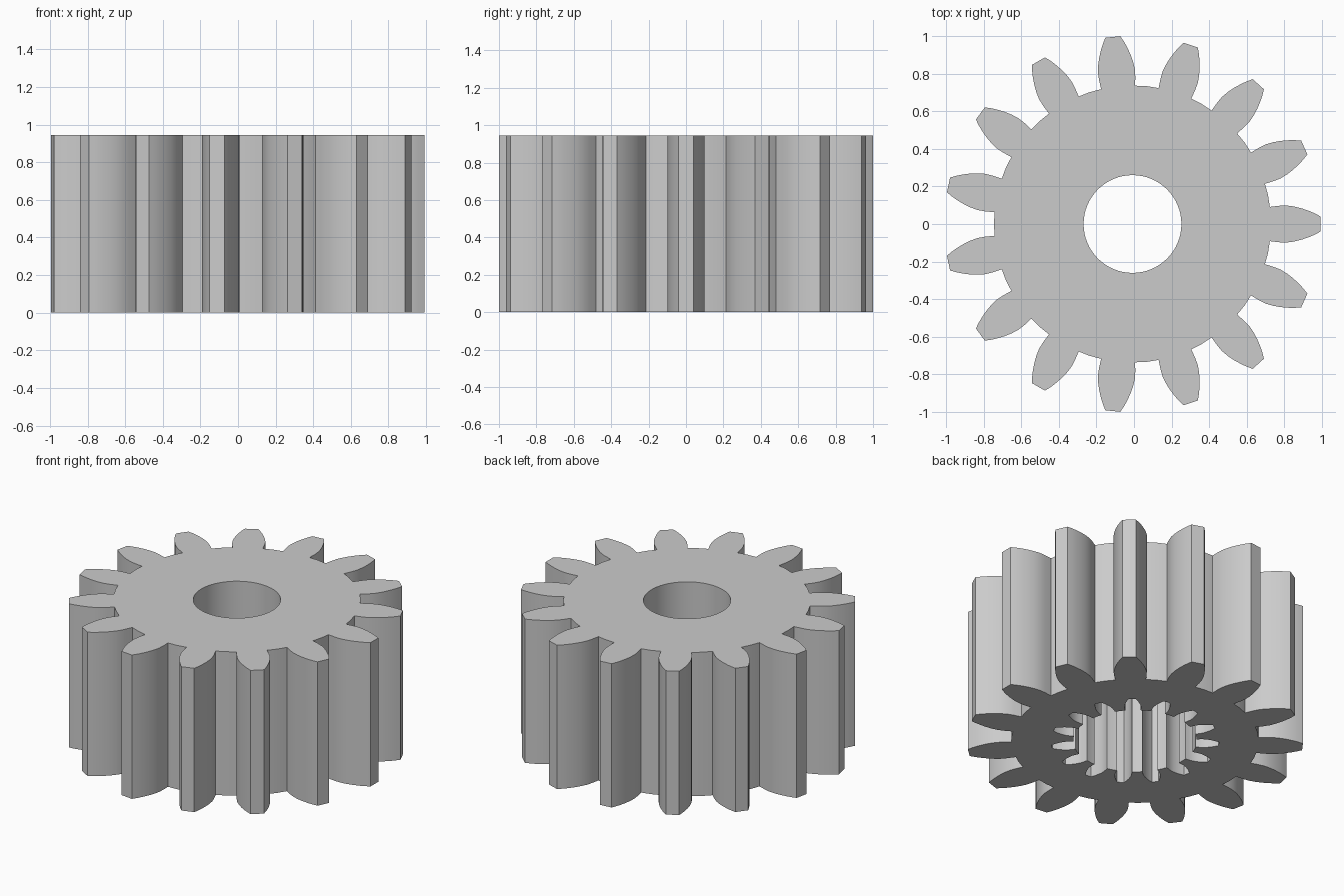
import bpy, bmesh, math
from mathutils import Vector

cube = bpy.data.objects.get("Cube")
if cube:
    bpy.data.objects.remove(cube, do_unlink=True)

TEETH = 15
HEIGHT = 0.945
POCKET_DEPTH = 0.63
CENTRE_X = -0.008
ROOT = 0.737

# Half tooth, root to tip: (distance from axis, half width)
FLANK = [(0.73, 0.091), (0.78, 0.097), (0.82, 0.0985), (0.86, 0.093),
         (0.90, 0.083), (0.94, 0.069), (0.97, 0.056), (1.0, 0.04)]


def gear_outline(scale):
    """Toothed outline, one tooth centred on +x."""
    tooth = [(r, -w) for r, w in FLANK] + [(r, w) for r, w in reversed(FLANK)]
    half_pitch = math.pi / TEETH
    tooth.append((ROOT * math.cos(half_pitch), ROOT * math.sin(half_pitch)))
    points = []
    for i in range(TEETH):
        a = 2 * half_pitch * i
        c, s = math.cos(a), math.sin(a)
        points += [(scale * (x * c - y * s), scale * (x * s + y * c)) for x, y in tooth]
    return points


def circle_outline(radius, sides=64):
    return [(radius * math.cos(math.tau * i / sides),
             radius * math.sin(math.tau * i / sides)) for i in range(sides)]


def wall(bm, outline, z0, z1):
    """Extruded wall; returns its lower and upper edge loops."""
    rings = [[bm.verts.new(Vector((x + CENTRE_X, y, z))) for x, y in outline]
             for z in (z0, z1)]
    n = len(outline)
    for i in range(n):
        j = (i + 1) % n
        bm.faces.new((rings[0][i], rings[0][j], rings[1][j], rings[1][i]))
    return [[bm.edges.get((ring[i], ring[(i + 1) % n])) for i in range(n)]
            for ring in rings]


bm = bmesh.new()
# Outer teeth, toothed pocket below, round bore above
outer_low, outer_high = wall(bm, gear_outline(1.0), 0, HEIGHT)
pocket_low, pocket_high = wall(bm, gear_outline(0.5), 0, POCKET_DEPTH)
bore_low, bore_high = wall(bm, circle_outline(0.26), POCKET_DEPTH, HEIGHT)

# Bottom face, pocket ceiling and top face
for a, b, up in ((outer_low, pocket_low, -1), (pocket_high, bore_low, -1),
                 (outer_high, bore_high, 1)):
    bmesh.ops.triangle_fill(bm, edges=a + b, use_beauty=True, normal=(0, 0, up))
bmesh.ops.recalc_face_normals(bm, faces=bm.faces)

mesh = bpy.data.meshes.new("pinion_gear")
bm.to_mesh(mesh)
bm.free()

# Plain grey metal
mat = bpy.data.materials.new("plain_grey")
mat.use_nodes = True
grey = (0.6, 0.6, 0.6, 1)
mat.diffuse_color = grey
mat.node_tree.nodes["Principled BSDF"].inputs["Base Color"].default_value = grey
mesh.materials.append(mat)

gear = bpy.data.objects.new("pinion_gear", mesh)
bpy.context.collection.objects.link(gear)
bpy.context.view_layer.objects.active = gear
gear.select_set(True)
bpy.ops.object.shade_smooth_by_angle(angle=math.radians(22))
